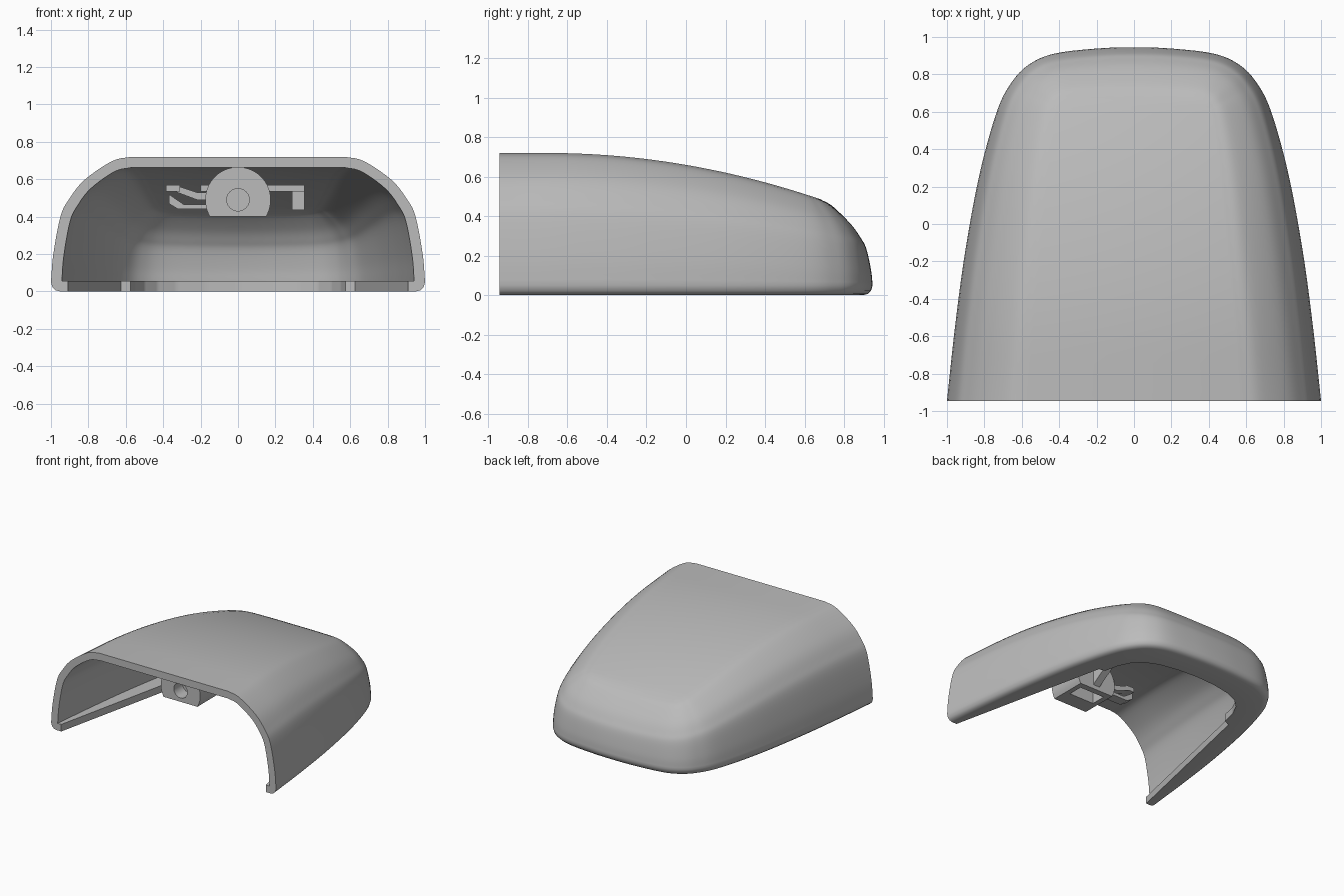
import bpy, bmesh, math
from mathutils import Vector

old = bpy.data.objects.get("Cube")
if old:
    bpy.data.objects.remove(old, do_unlink=True)

grey = bpy.data.materials.new("plain grey")
grey.use_nodes = True
grey.diffuse_color = (0.5, 0.5, 0.5, 1)
grey.node_tree.nodes["Principled BSDF"].inputs["Base Color"].default_value = (0.5, 0.5, 0.5, 1)

FRONT, WALL, LIP, STEPS = -0.945, 0.058, 0.057, 8


def make(name, bm):
    bmesh.ops.recalc_face_normals(bm, faces=bm.faces)
    mesh = bpy.data.meshes.new(name)
    bm.to_mesh(mesh)
    bm.free()
    mesh.materials.append(grey)
    ob = bpy.data.objects.new(name, mesh)
    bpy.context.collection.objects.link(ob)
    bpy.ops.object.select_all(action='DESELECT')
    ob.select_set(True)
    bpy.context.view_layer.objects.active = ob
    return ob


def smooth(points, steps, mirrored_end=False):
    """Smooth curve through points; a mirrored end meets its reflection in x."""
    p = [Vector(q) for q in points]
    last = Vector((-p[-2].x, p[-2].y)) if mirrored_end else p[-1] + (p[-1] - p[-2])
    p = [2 * p[0] - p[1]] + p + [last]
    out = []
    for a, b, c, d in zip(p, p[1:], p[2:], p[3:]):
        for k in range(steps):
            t = k / steps
            out.append(b + 0.5 * t * (c - a + t * (2*a - 5*b + 4*c - d + t * (3*(b - c) + d - a))))
    return out + [p[-2]]


# Half outlines from the front edge to the middle of the back
outer = smooth([(1, FRONT), (.957, -.55), (.903, -.15), (.825, .27), (.73, .61), (.645, .77),
                (.55, .86), (.42, .912), (.2, .938), (0, .945)], STEPS, True)
crown = smooth([(.57, FRONT), (.54, -.55), (.50, -.15), (.46, .27), (.42, .56), (.405, .62),
                (.385, .65), (.33, .67), (.17, .68), (0, .68)], STEPS, True)
lip_keys = [(0, .91, FRONT), (3, .625, .35), (3.125, .575, .355), (4, .55, .47), (5, .50, .57),
            (6, .43, .635), (7, .33, .68), (8, .17, .71), (9, 0, .72)]


def lip_at(u):
    for (a, *p), (b, *q) in zip(lip_keys, lip_keys[1:]):
        if u <= b:
            return Vector(p).lerp(Vector(q), (u - a) / (b - a))


def roof(y):
    return 0.72 - 0.123 * max(0, y + 0.7) ** 2


# Shoulder curve: inward travel against height, both as fractions
shoulder = smooth([(0, 0), (.03, .226), (.12, .527), (.23, .667), (.42, .817), (.76, .965), (1, 1)], 5)
fillet = [(.008, .022), (.025, .006), (.05, 0)]


def section(p, q, lip):
    """Outer wall downward, under the lip, then inner wall upward."""
    inward = (q - p).normalized()
    foot = p + inward * WALL
    pts = []
    for s, g in reversed(shoulder):
        c = p.lerp(q, s)
        pts.append((c.x, c.y, .05 + (roof(c.y) - .05) * g))
    for d, z in fillet:
        c = p + inward * d
        pts.append((c.x, c.y, z))
    pts += [(lip.x, lip.y, 0), (lip.x, lip.y, LIP)]
    for s, g in shoulder:
        c = foot.lerp(q, s)
        pts.append((c.x, c.y, LIP + (roof(c.y) - WALL - LIP) * g))
    return pts


# Shell: sections swept round the U-shaped outline
half = [section(p, q, lip_at(i / STEPS)) for i, (p, q) in enumerate(zip(outer, crown))]
rows = half + [[(-x, y, z) for x, y, z in r] for r in reversed(half[:-1])]
bm = bmesh.new()
grid = [[bm.verts.new(c) for c in r] for r in rows]
for a, b in zip(grid, grid[1:]):
    for k in range(len(a) - 1):
        bm.faces.new((a[k], a[k + 1], b[k + 1], b[k]))
n = len(grid)
for k in (0, -1):
    for i in range(n // 2):
        loop = [grid[i][k], grid[i + 1][k], grid[n - 2 - i][k], grid[n - 1 - i][k]]
        bm.faces.new(list(dict.fromkeys(loop)))
bm.faces.new(grid[0] + grid[-1][::-1])
make("shell", bm)
bpy.ops.object.shade_smooth_by_angle(angle=math.radians(32))


def prism(name, outline, y0, y1):
    """Outline in x and z, extruded along y."""
    bm = bmesh.new()
    face = bm.faces.new([bm.verts.new((x, y0, z)) for x, z in outline])
    new = bmesh.ops.extrude_face_region(bm, geom=[face])["geom"]
    bmesh.ops.translate(bm, vec=(0, y1 - y0, 0), verts=[v for v in new if isinstance(v, bmesh.types.BMVert)])
    return make(name, bm)


def rect(x0, x1, z0, z1):
    return [(x0, z0), (x1, z0), (x1, z1), (x0, z1)]


def arc(r, start, end, count):
    return [(r * math.cos(math.radians(start + (end - start) * i / count)),
             .49 + r * math.sin(math.radians(start + (end - start) * i / count))) for i in range(count + 1)]


# Screw boss: rounded block with a flat underside, a blind hole and a pocket below
cutters = [prism("hole_cutter", arc(.06, 0, 345, 23), -.8, -.62),
           prism("pocket_cutter", rect(-.11, .11, .35, .5), -.6, -.48)]
boss = prism("screw_boss", arc(.175, -31, 211, 40), -.73, -.43)
for c in cutters:
    mod = boss.modifiers.new("cut", 'BOOLEAN')
    mod.operation = 'DIFFERENCE'
    mod.object = c
    bpy.ops.object.modifier_apply(modifier=mod.name)
    bpy.data.objects.remove(c, do_unlink=True)
bpy.ops.object.shade_smooth_by_angle(angle=math.radians(30))

# Clip arms on both sides of the boss
prism("left_arm", rect(.15, .355, .535, .57), -.56, -.46)
prism("left_arm_leg", rect(.29, .355, .435, .54), -.54, -.46)
prism("right_arm", rect(-.385, -.31, .535, .57), -.56, -.46)
prism("right_arm_stub", rect(-.2, -.15, .535, .57), -.56, -.46)
prism("right_arm_brace", [(-.34, .57), (-.34, .535), (-.22, .49), (-.15, .49), (-.15, .53), (-.22, .53)], -.52, -.46)
prism("right_arm_hook", [(-.37, .52), (-.37, .47), (-.32, .44), (-.15, .44), (-.15, .465), (-.29, .465)], -.54, -.46)

# Web tying the boss to the roof behind it
bm = bmesh.new()
side = [(-.45, .42), (-.45, .68), (-.12, .64), (-.16, .61)]
a, b = ([bm.verts.new((x, y, z)) for y, z in side] for x in (-.03, .03))
bm.faces.new(a)
bm.faces.new(b[::-1])
for i in range(len(side)):
    j = (i + 1) % len(side)
    bm.faces.new((a[i], a[j], b[j], b[i]))
make("boss_web", bm)
